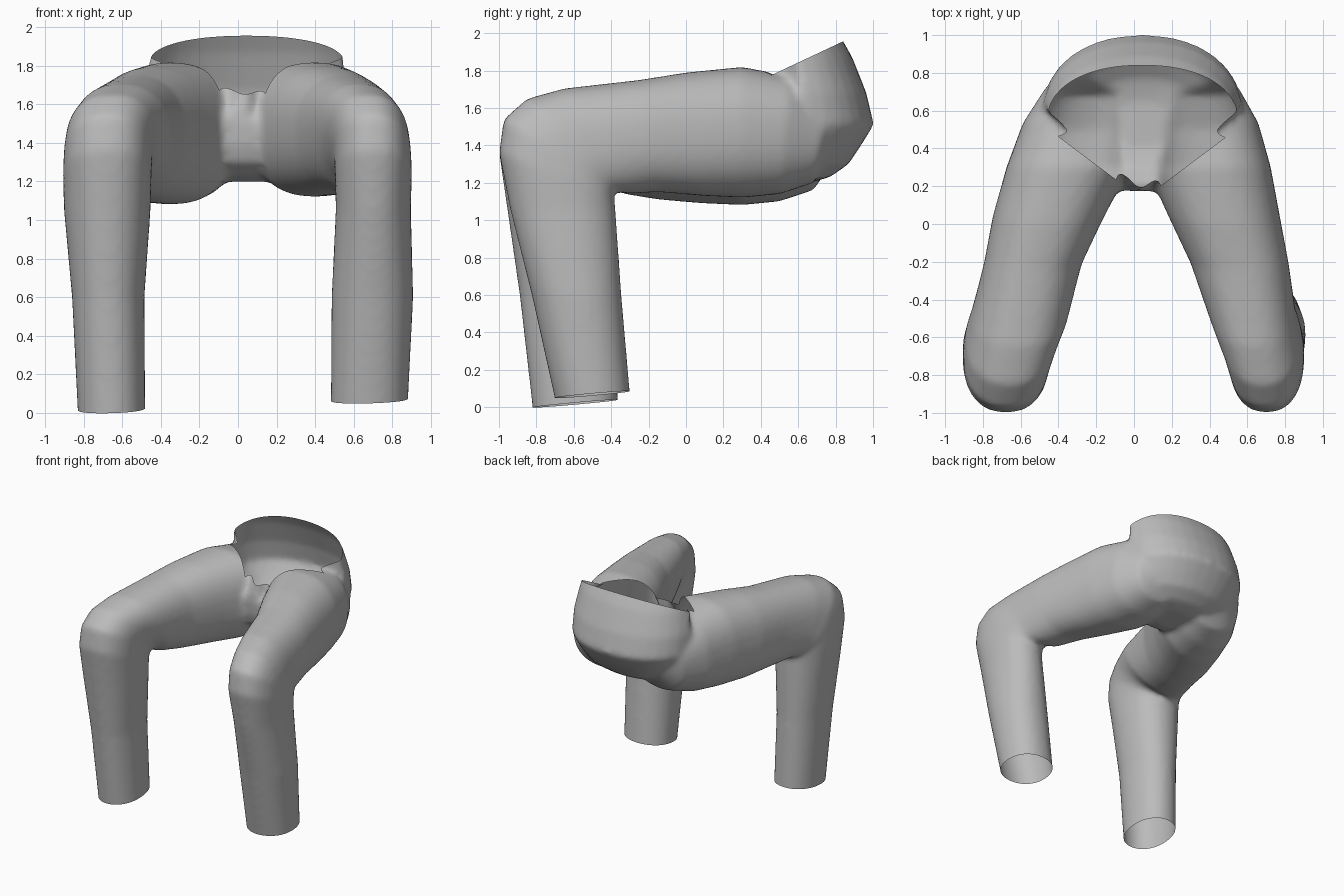
import bpy, bmesh, math
from mathutils import Vector

cube = bpy.data.objects.get("Cube")
if cube:
    bpy.data.objects.remove(cube, do_unlink=True)

SIDES = 32


def loft(bm, rings):
    """Skin a list of point rings into a closed tube."""
    loops = [[bm.verts.new(p) for p in ring] for ring in rings]
    for a, b in zip(loops, loops[1:]):
        for i in range(SIDES):
            j = (i + 1) % SIDES
            bm.faces.new((a[i], a[j], b[j], b[i]))
    bm.faces.new(loops[0][::-1])
    bm.faces.new(loops[-1])


def oval(centre, u, v, power):
    """Rounded ring around centre spanned by half axes u and v."""
    def bulge(t):
        return math.copysign(abs(t) ** (2 / power), t)
    steps = [2 * math.pi * i / SIDES for i in range(SIDES)]
    return [centre + u * bulge(math.cos(a)) + v * bulge(math.sin(a)) for a in steps]


# Leg sections: centre x, half width, outer (y, z), inner (y, z)
LEG = [
    (.665, .185, (-.81, -.1), (-.36, -.1)),
    (.685, .20, (-.89, .6), (-.38, .6)),
    (.69, .21, (-.955, 1.05), (-.385, 1.06)),
    (.69, .215, (-1.0, 1.36), (-.39, 1.14)),
    (.685, .215, (-.975, 1.54), (-.385, 1.16)),
    (.665, .225, (-.85, 1.65), (-.37, 1.16)),
    (.62, .24, (-.65, 1.705), (-.33, 1.14)),
    (.545, .26, (-.25, 1.75), (-.15, 1.11)),
    (.465, .295, (0, 1.79), (.08, 1.09)),
    (.37, .33, (.3, 1.82), (.3, 1.08)),
    (.33, .295, (.56, 1.77), (.5, 1.1)),
    (.28, .23, (.76, 1.62), (.68, 1.16)),
    (.25, .13, (.82, 1.55), (.78, 1.3)),
]

# Hip sections: height, front y, back y, half width
HIPS = [
    (1.2, .4, .66, .15),
    (1.23, .3, .77, .33),
    (1.3, .21, .87, .43),
    (1.39, .18, .93, .49),
    (1.51, .17, 1.005, .53),
    (1.68, .18, .965, .53),
    (1.87, .2, .89, .5),
    (2.1, .2, .76, .45),
]

MIDDLE = .045     # sideways centre of the waist
V_SLOPE = .75     # how sharply the waist opening narrows to the front
V_TIP = .13

bm = bmesh.new()

# Bent legs; the left shin swings back, its hem is wider and its thigh slimmer
for side in (-1, 1):
    rings = []
    for x, w, outer, inner in LEG:
        o, i = Vector((0, *outer)), Vector((0, *inner))
        if side > 0:
            o.y += .13 * max(0, 1 - o.z / 1.2)
            i.y += .07 * max(0, 1 - i.z / 1.2)
            if i.y > -.2:
                i.z += .04
        shin = o.z < 1.2
        if o.y < -.5:
            w += side * (.012 if o.z < .7 else -.015)
        shift = .012 + .04 * max(0, o.y)
        centre = (o + i) / 2 + Vector((side * x + shift, 0, 0))
        rings.append(oval(centre, Vector((w, 0, 0)), (o - i) / 2,
                          2.15 if shin else 2.35))
    loft(bm, rings)

# Seat and hips; above the fly the front stays behind the V of the waist
rings = []
for z, front, back, w in HIPS:
    ring = oval(Vector((MIDDLE, (front + back) / 2, z)), Vector((w, 0, 0)),
                Vector((0, (back - front) / 2, 0)), 2.15)
    if z > 1.6:
        for p in ring:
            p.y = max(p.y, V_TIP + .06 + (V_SLOPE + .06) * abs(p.x - MIDDLE))
    rings.append(ring)
loft(bm, rings)
bmesh.ops.recalc_face_normals(bm, faces=bm.faces)

mesh = bpy.data.meshes.new("trousers")
bm.to_mesh(mesh)
bm.free()
trousers = bpy.data.objects.new("trousers", mesh)
bpy.context.collection.objects.link(trousers)
bpy.context.view_layer.objects.active = trousers
trousers.select_set(True)

# Fuse the parts into one cloth skin and soften the joins
remesh = trousers.modifiers.new("fuse", 'REMESH')
remesh.mode = 'VOXEL'
remesh.voxel_size = .02
soften = trousers.modifiers.new("soften", 'SMOOTH')
soften.factor = .5
soften.iterations = 10
for name in ("fuse", "soften"):
    bpy.ops.object.modifier_apply(modifier=name)

bm = bmesh.new()
bm.from_mesh(trousers.data)


def slice_at(point, normal, clear=False):
    bmesh.ops.bisect_plane(bm, geom=bm.verts[:] + bm.edges[:] + bm.faces[:],
                           plane_co=point, plane_no=normal, clear_inner=clear)


# Open hems
slice_at((0, 0, .092), (-.03, -.09, 1), clear=True)

# Open waist: sloping rim with a V shaped front
tip = Vector((MIDDLE, V_TIP, 0))
WAIST = [
    (Vector((0, .2, 1.655)), Vector((0, -.47, 1))),
    (tip, Vector((-V_SLOPE, 1, 0))),
    (tip, Vector((V_SLOPE, 1, 0))),
]
for point, normal in WAIST:
    slice_at(point, normal)
gone = [f for f in bm.faces
        if all((f.calc_center_median() - p).dot(n) > 0 for p, n in WAIST)]
bmesh.ops.delete(bm, geom=gone, context='FACES')
bm.to_mesh(trousers.data)
bm.free()

# Plain grey cloth
cloth = bpy.data.materials.new("grey_cloth")
cloth.use_nodes = True
grey = (.5, .5, .5, 1)
cloth.diffuse_color = grey
cloth.node_tree.nodes["Principled BSDF"].inputs["Base Color"].default_value = grey
trousers.data.materials.clear()
trousers.data.materials.append(cloth)
bpy.ops.object.shade_smooth_by_angle(angle=math.radians(40))
